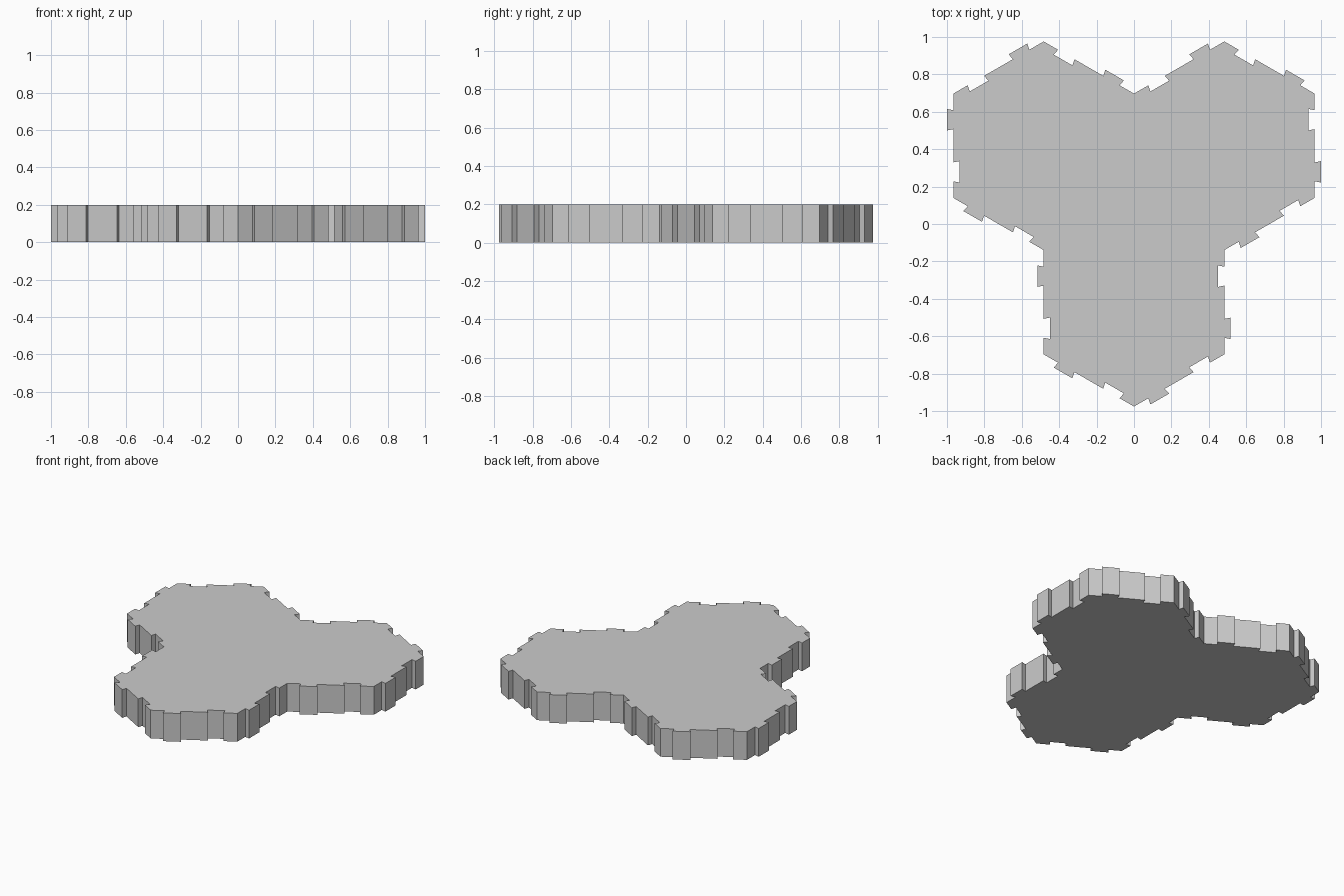
import bpy, bmesh, math
from mathutils import Vector

if "Cube" in bpy.data.objects:
    bpy.data.objects.remove(bpy.data.objects["Cube"])

R = 0.5577                      # hexagon side / circumradius
A = R * math.sqrt(3) / 2        # apothem
H = 0.2                         # slab thickness
DEPTH, MOUTH, FLARE = 0.034, 0.0505, 0.0575   # dovetail depth and half widths


def jigsaw_edge(a, b):
    """Points from a up to b (clockwise): a dovetail notch, then a dovetail tab."""
    d = (b - a).normalized()
    out = Vector((-d.y, d.x))
    pts = [a]
    for t, side in ((0.25, -1), (0.75, 1)):
        c = a.lerp(b, t)
        for along, off in ((-MOUTH, 0), (-FLARE, DEPTH), (FLARE, DEPTH), (MOUTH, 0)):
            pts.append(c + d * along + out * off * side)
    return pts


# Clockwise outer corners: each tile gives its outward-facing hexagon corners
dy = 1.75 * R - R
tiles = [  # centre, first corner angle, number of outer edges
    (Vector((A, dy)), 150, 4),
    (Vector((0, -dy)), 30, 4),
    (Vector((-A, dy)), 270, 4),
]
outline = []
for centre, start, count in tiles:
    corner = [centre + R * Vector((math.cos(math.radians(start - 60 * i)),
                                   math.sin(math.radians(start - 60 * i))))
              for i in range(count + 1)]
    for a, b in zip(corner, corner[1:]):
        outline += jigsaw_edge(a, b)

# Extruded three-hexagon tile
bm = bmesh.new()
base = bm.faces.new([bm.verts.new((p.x, p.y, 0)) for p in outline])
top = bmesh.ops.extrude_face_region(bm, geom=[base], use_keep_orig=True)
bmesh.ops.translate(bm, vec=(0, 0, H),
                    verts=[v for v in top["geom"] if isinstance(v, bmesh.types.BMVert)])
bmesh.ops.recalc_face_normals(bm, faces=bm.faces)
mesh = bpy.data.meshes.new("hex_tile")
bm.to_mesh(mesh)
bm.free()
bpy.context.collection.objects.link(bpy.data.objects.new("hex_tile", mesh))
